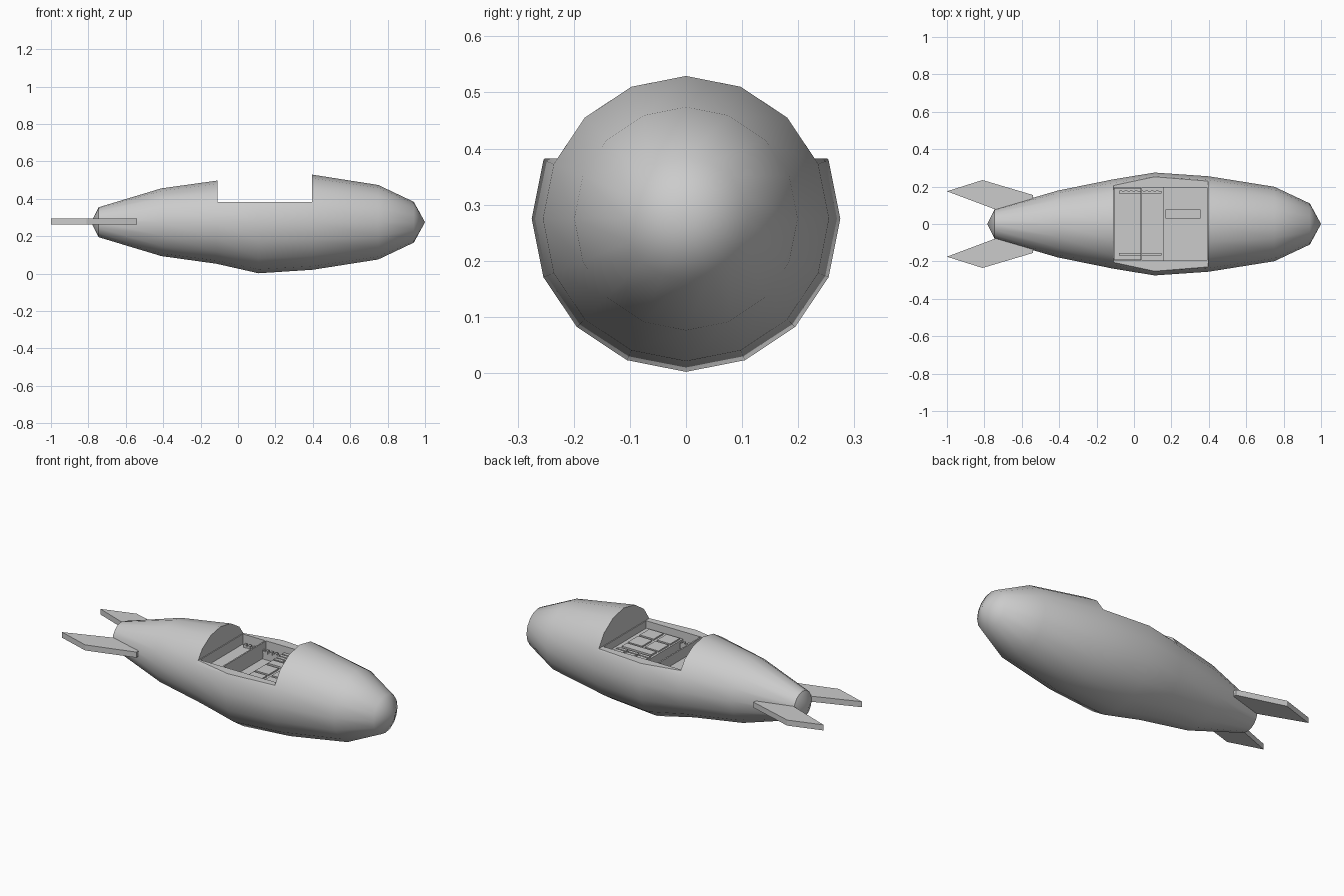
import bpy, bmesh
from math import sin, cos, pi, radians

if "Cube" in bpy.data.objects:
    bpy.data.objects.remove(bpy.data.objects["Cube"])

CZ = 0.275   # height of the hull axis


def finish(name, bm, smooth=False):
    bmesh.ops.recalc_face_normals(bm, faces=bm.faces)
    me = bpy.data.meshes.new(name)
    bm.to_mesh(me)
    bm.free()
    ob = bpy.data.objects.new(name, me)
    bpy.context.collection.objects.link(ob)
    return ob


def activate(ob):
    bpy.ops.object.select_all(action='DESELECT')
    ob.select_set(True)
    bpy.context.view_layer.objects.active = ob


def boxes(name, spans):
    """One object made of boxes given as (x0, x1, y0, y1, z0, z1)."""
    bm = bmesh.new()
    for x0, x1, y0, y1, z0, z1 in spans:
        vs = bmesh.ops.create_cube(bm, size=1)['verts']
        for v in vs:
            v.co.x = x1 if v.co.x > 0 else x0
            v.co.y = y1 if v.co.y > 0 else y0
            v.co.z = z1 if v.co.z > 0 else z0
    return finish(name, bm)


# Hull: 16-sided rings (x, half width, half height) lofted between two tips
stations = [(-0.745, 0.08, 0.08), (-0.41, 0.178, 0.181), (-0.115, 0.238, 0.222),
            (0.11, 0.275, 0.273), (0.40, 0.255, 0.254), (0.75, 0.199, 0.199),
            (0.94, 0.11, 0.109)]
bm = bmesh.new()
rings = [[bm.verts.new((x, ry * cos(i * pi / 8), CZ + rz * sin(i * pi / 8)))
          for i in range(16)] for x, ry, rz in stations]
for a, b in zip(rings, rings[1:]):
    for i in range(16):
        j = (i + 1) % 16
        bm.faces.new((a[i], a[j], b[j], b[i]))
for ring, x in ((rings[0], -0.785), (rings[-1], 1.0)):
    tip = bm.verts.new((x, 0, CZ))
    for i in range(16):
        bm.faces.new((ring[i], ring[(i + 1) % 16], tip))
hull = finish("hull", bm)

# Cockpit opening: a full-width notch and a sunken well below it
for name, span in (("notch_cutter", (-0.11, 0.395, -0.5, 0.5, 0.382, 0.8)),
                   ("well_cutter", (-0.105, 0.39, -0.195, 0.195, 0.29, 0.5))):
    cutter = boxes(name, [span])
    cutter.hide_render = True
    mod = hull.modifiers.new(name, 'BOOLEAN')
    mod.operation = 'DIFFERENCE'
    mod.solver = 'EXACT'
    mod.object = cutter
    activate(hull)
    bpy.ops.object.modifier_apply(modifier=mod.name)
    bpy.data.objects.remove(cutter)
activate(hull)
bpy.ops.object.shade_smooth_by_angle(angle=radians(40))

# Tail fins: flat swept plates, mirrored
outline = [(-0.54, 0.155), (-0.81, 0.235), (-1.0, 0.175), (-0.72, 0.07), (-0.54, 0.10)]
for side, name in ((1, "left_fin"), (-1, "right_fin")):
    bm = bmesh.new()
    face = bm.faces.new([bm.verts.new((x, side * y, 0.263)) for x, y in outline])
    ext = bmesh.ops.extrude_face_region(bm, geom=[face])
    for v in ext['geom']:
        if isinstance(v, bmesh.types.BMVert):
            v.co.z += 0.032
    finish(name, bm)

# Control console with its buttons, screen and large panels
T = 0.340
boxes("console", [(0.155, 0.389, -0.194, 0.194, 0.285, T)])
boxes("console_buttons", [(0.162 + i * 0.072, 0.222 + i * 0.072,
                           0.092 + j * 0.026, 0.111 + j * 0.026, T - 0.01, T + 0.008)
                          for i in range(3) for j in range(4)])
boxes("console_screen", [(0.168, 0.355, 0.03, 0.078, T - 0.01, T + 0.010)])
boxes("console_panels", [(x0, x1, y0, y1, T - 0.01, T + 0.008)
                         for x0, x1 in ((0.165, 0.250), (0.270, 0.360))
                         for y0, y1 in ((-0.180, -0.092), (-0.078, 0.015))])

# Seat deck, crossbar and toothed side rails
boxes("seat_deck", [(-0.104, 0.04, -0.19, 0.19, 0.285, 0.325)])
boxes("crossbar", [(0.036, 0.044, -0.194, 0.194, 0.30, 0.383)])
for name, y in (("left_rail", 0.17), ("right_rail", -0.162)):
    boxes(name, [(-0.08, 0.146, y - 0.006, y + 0.006, 0.285, 0.335)]
          + [(-0.078 + i * 0.028, -0.064 + i * 0.028, y - 0.008, y + 0.008, 0.325, 0.343)
             for i in range(8)])
